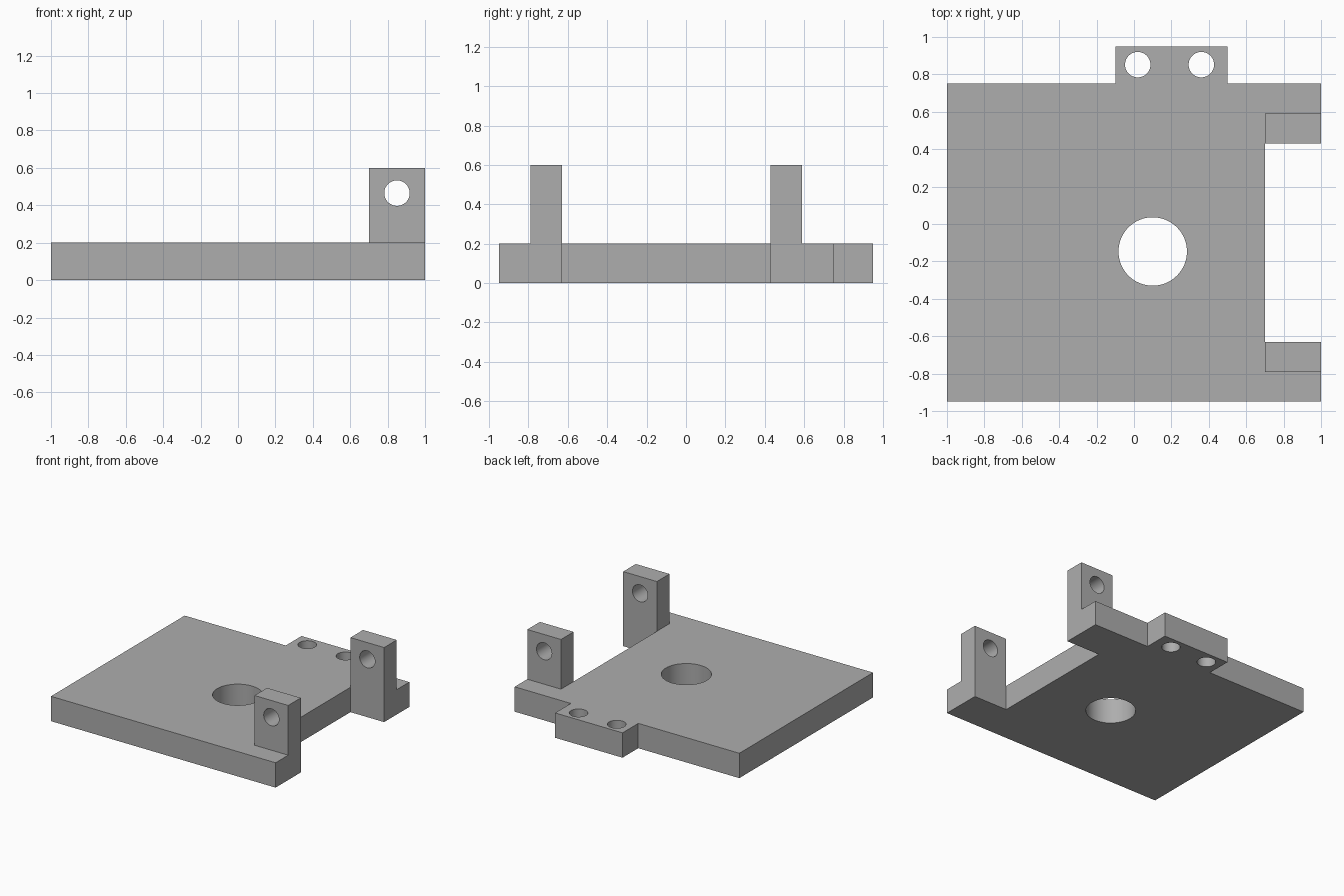
import bpy, bmesh, math
from mathutils import Matrix, Vector

cube = bpy.data.objects.get("Cube")
if cube:
    bpy.data.objects.remove(cube)

grey = bpy.data.materials.new("plain grey")
grey.use_nodes = True
colour = (0.42, 0.42, 0.42, 1)
grey.diffuse_color = colour
grey.node_tree.nodes["Principled BSDF"].inputs["Base Color"].default_value = colour

THICK, LUG_TOP = 0.2, 0.6
NOTCH_X, EDGE_X = 0.7, 1.0
LUGS = {"front_lug": (-0.79, -0.63), "back_lug": (0.43, 0.59)}


def add_object(name, bm):
    bmesh.ops.recalc_face_normals(bm, faces=bm.faces)
    mesh = bpy.data.meshes.new(name)
    bm.to_mesh(mesh)
    bm.free()
    mesh.materials.append(grey)
    obj = bpy.data.objects.new(name, mesh)
    bpy.context.collection.objects.link(obj)
    return obj


def prism(name, outline, height):
    bm = bmesh.new()
    base = bm.faces.new([bm.verts.new((x, y, 0)) for x, y in outline])
    top = bmesh.ops.extrude_face_region(bm, geom=[base])["geom"]
    verts = [v for v in top if isinstance(v, bmesh.types.BMVert)]
    bmesh.ops.translate(bm, verts=verts, vec=(0, 0, height))
    return add_object(name, bm)


def drill(name, centre, radius, depth, along_y=False):
    bm = bmesh.new()
    turn = Matrix.Rotation(math.pi / 2 if along_y else 0, 4, "X")
    bmesh.ops.create_cone(bm, cap_ends=True, segments=64, radius1=radius,
                          radius2=radius, depth=depth,
                          matrix=Matrix.Translation(Vector(centre)) @ turn)
    return add_object(name, bm)


def combine(target, tool, operation):
    mod = target.modifiers.new(operation, "BOOLEAN")
    mod.operation, mod.solver, mod.object = operation, "EXACT", tool
    bpy.context.view_layer.objects.active = target
    bpy.ops.object.modifier_apply(modifier=mod.name)
    bpy.data.objects.remove(tool)


# Base plate with the back tab and the side notch
front_in, back_in = LUGS["front_lug"][1], LUGS["back_lug"][0]
plate = prism("mounting_plate", [
    (-1, -0.95), (EDGE_X, -0.95), (EDGE_X, front_in), (NOTCH_X, front_in),
    (NOTCH_X, back_in), (EDGE_X, back_in), (EDGE_X, 0.75), (0.5, 0.75),
    (0.5, 0.95), (-0.1, 0.95), (-0.1, 0.75), (-1, 0.75)], THICK)

# Upright lugs beside the notch
for name, (y0, y1) in LUGS.items():
    lug = prism(name, [(NOTCH_X, y0), (EDGE_X, y0), (EDGE_X, y1), (NOTCH_X, y1)], LUG_TOP)
    combine(plate, lug, "UNION")

# Main bore, tab holes and the shared pin hole through both lugs
combine(plate, drill("main_bore", (0.1, -0.147, 0.1), 0.183, 1), "DIFFERENCE")
for x in (0.02, 0.36):
    combine(plate, drill("tab_hole", (x, 0.852, 0.1), 0.068, 1), "DIFFERENCE")
combine(plate, drill("pin_hole", (0.85, -0.1, 0.465), 0.068, 3, True), "DIFFERENCE")

# Merge flush faces left by the joins
bm = bmesh.new()
bm.from_mesh(plate.data)
bmesh.ops.remove_doubles(bm, verts=bm.verts, dist=0.0001)
bmesh.ops.dissolve_limit(bm, angle_limit=math.radians(1), verts=bm.verts, edges=bm.edges)
bm.to_mesh(plate.data)
bm.free()

bpy.ops.object.select_all(action="DESELECT")
plate.select_set(True)
bpy.context.view_layer.objects.active = plate
bpy.ops.object.shade_smooth_by_angle(angle=math.radians(30))
